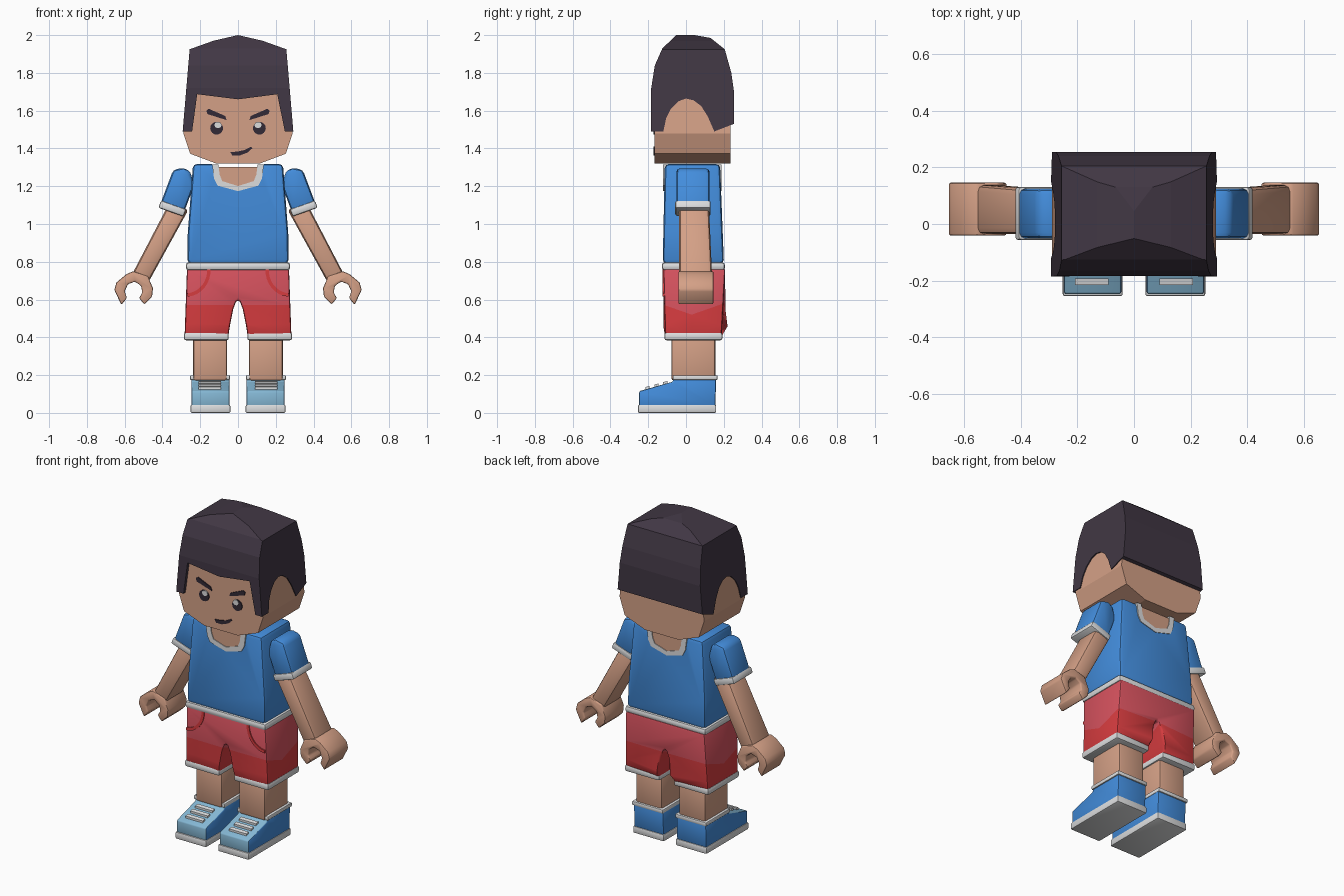
import bpy, bmesh, math
from mathutils import Vector

old = bpy.data.objects.get("Cube")
if old:
    bpy.data.objects.remove(old, do_unlink=True)


def material(name, *rgb):
    mat = bpy.data.materials.new(name)
    col = [((c / 255 + 0.055) / 1.055) ** 2.4 for c in rgb] + [1]
    mat.use_nodes = True
    mat.diffuse_color = col
    mat.node_tree.nodes["Principled BSDF"].inputs["Base Color"].default_value = col
    return mat


SKIN = material("skin", 212, 160, 134)
HAIR = material("hair", 65, 55, 68)
BLUE = material("shirt blue", 67, 141, 220)
WHITE = material("trim white", 220, 221, 222)
PINK = material("shorts pink", 214, 82, 94)
RED = material("shorts red", 214, 60, 63)
LIGHT = material("shoe light blue", 133, 184, 213)
INK = material("face ink", 50, 42, 54)


def prism(name, pts, lo, hi, mats, axis="Y", bevel=0, side=1, shape=None, cuts=(), rule=None):
    """Extrude a 2D outline (with z second) along an axis, then soften and colour it."""
    bm = bmesh.new()

    def place(p, d):
        return (side * p[0], d, p[1]) if axis == "Y" else (side * d, p[0], p[1])

    base = bm.faces.new([bm.verts.new(place(p, lo)) for p in pts])
    ext = bmesh.ops.extrude_face_region(bm, geom=[base])["geom"]
    move = Vector((0, hi - lo, 0)) if axis == "Y" else Vector((side * (hi - lo), 0, 0))
    bmesh.ops.translate(bm, vec=move, verts=[g for g in ext if isinstance(g, bmesh.types.BMVert)])
    bmesh.ops.recalc_face_normals(bm, faces=bm.faces)
    if shape:
        for v in bm.verts:
            shape(v.co)
    if bevel:
        edges = [e for e in bm.edges if e.calc_face_angle(0) > math.radians(35)]
        bmesh.ops.bevel(bm, geom=edges, offset=bevel, segments=2, profile=0.5,
                        affect="EDGES", clamp_overlap=True)
    for co, no in cuts:
        geom = bm.verts[:] + bm.edges[:] + bm.faces[:]
        bmesh.ops.bisect_plane(bm, geom=geom, plane_co=co, plane_no=no)
    bm.normal_update()
    if rule:
        for f in bm.faces:
            f.material_index = rule(f)
    mesh = bpy.data.meshes.new(name)
    bm.to_mesh(mesh)
    bm.free()
    for m in mats:
        mesh.materials.append(m)
    ob = bpy.data.objects.new(name, mesh)
    bpy.context.collection.objects.link(ob)
    bpy.ops.object.select_all(action="DESELECT")
    ob.select_set(True)
    bpy.context.view_layer.objects.active = ob
    if bevel:
        bpy.ops.object.shade_smooth_by_angle(angle=math.radians(40))
    return ob


def box(x0, x1, z0, z1):
    return [(x0, z0), (x1, z0), (x1, z1), (x0, z1)]


def both(half):
    """Complete a right-hand outline with its mirror image."""
    return half + [(-x, z) for x, z in reversed(half) if x > 0]


def carve(ob, cutter, operation):
    mod = ob.modifiers.new("carve", "BOOLEAN")
    mod.object, mod.operation, mod.solver = cutter, operation, "EXACT"
    cutter.hide_render = True
    bpy.context.view_layer.objects.active = ob
    bpy.ops.object.modifier_apply(modifier=mod.name)
    bpy.data.objects.remove(cutter, do_unlink=True)


# Head
prism("head", both([(0.115, 1.32), (0.253, 1.372), (0.289, 1.48), (0.262, 1.76)]),
      -0.166, 0.236, [SKIN])

# Hair: front outline crossed with side outline, then opened for the face
hair = prism("hair", both([(0.296, 1.45), (0.293, 1.49), (0.256, 1.925), (0.13, 1.97), (0, 2.0)]),
             -0.3, 0.3, [HAIR])
side_outline = [(-0.185, 1.49), (-0.184, 1.72), (-0.165, 1.84), (-0.125, 1.93), (-0.05, 2.001),
                (0.04, 2.001), (0.13, 1.985), (0.205, 1.925), (0.24, 1.8), (0.254, 1.7), (0.254, 1.53),
                (0.15, 1.49), (0.115, 1.57), (0.08, 1.625), (0.04, 1.655), (0, 1.664),
                (-0.04, 1.65), (-0.08, 1.61), (-0.105, 1.56), (-0.12, 1.49)]
carve(hair, prism("hair_side_cutter", side_outline, -0.4, 0.4, [HAIR], "X"), "INTERSECT")
face_opening = [(-0.245, 1.4), (0.25, 1.4), (0.248, 1.49), (0.208, 1.687), (0, 1.66),
                (-0.216, 1.687), (-0.243, 1.49)]
carve(hair, prism("face_cutter", face_opening, -0.3, -0.11, [HAIR]), "DIFFERENCE")

# Face details
for s, n in ((1, "left"), (-1, "right")):
    eye = [(0.113 + 0.034 * math.cos(a * math.pi / 8), 1.507 + 0.034 * math.sin(a * math.pi / 8))
           for a in range(16)]
    prism(n + "_eye", eye, -0.171, -0.16, [INK], side=s)
    glint = [(0.106 + 0.019 * math.cos(a * math.pi / 5), 1.524 + 0.017 * math.sin(a * math.pi / 5))
             for a in range(10)]
    prism(n + "_eye_glint", glint, -0.174, -0.165, [WHITE], side=s)
    prism(n + "_eyebrow", [(0.06, 1.55), (0.068, 1.572), (0.155, 1.61), (0.168, 1.6), (0.162, 1.582)],
          -0.172, -0.163, [INK], side=s)
prism("mouth", [(-0.04, 1.38), (-0.03, 1.362), (0.01, 1.363), (0.05, 1.378), (0.077, 1.402),
                (0.07, 1.409), (0.035, 1.392), (0, 1.384)], -0.172, -0.163, [INK])


# Shirt
def torso_depth(co):
    t = (1.32 - co.z) / 0.56
    co.y = -0.112 - 0.012 * t if co.y < 0 else 0.18 + 0.022 * t


torso = prism("shirt", both([(0.268, 0.79), (0.266, 0.95), (0.238, 1.318)]), -1, 1, [BLUE],
              bevel=0.022, shape=torso_depth)
neck_out = [(0.137, 1.316), (0.127, 1.24), (0.108, 1.203), (0, 1.174)]
neck_in = [(0.102, 1.302), (0.097, 1.26), (0.083, 1.227), (0, 1.201)]
carve(torso, prism("neck_cutter", both([(0.137, 1.4)] + neck_out), -0.3, 0.3, [BLUE]), "DIFFERENCE")
collar = both(neck_out) + [(-0.102, 1.316)] + [(-x, z) for x, z in neck_in] \
    + [(x, z) for x, z in reversed(neck_in[:-1])] + [(0.102, 1.316)]
prism("collar", collar, -0.121, 0.189, [WHITE])
prism("neck", both(neck_in), -0.117, 0.185, [SKIN])
prism("shirt_hem", box(-0.276, 0.276, 0.755, 0.797), -0.128, 0.206, [WHITE], bevel=0.015)


# Shorts, red below a shallow wave
def shorts_depth(co):
    if co.z < 0.45:
        co.y = -0.11 if co.y < 0 else 0.188


def wave(f):
    c = f.calc_center_median()
    return int(c.z < 0.52 + 0.35 * abs(c.y - 0.03))


prism("shorts", both([(0.27, 0.765), (0.283, 0.4), (0.052, 0.4), (0.043, 0.46), (0.025, 0.55),
                      (0.01, 0.59), (0, 0.597)]), -0.12, 0.208, [PINK, RED], bevel=0.016,
      shape=shorts_depth, rule=wave,
      cuts=[((0, 0.03, 0.52), (0, -0.35, -1)), ((0, 0.03, 0.52), (0, 0.35, -1)),
            ((0, 0.03, 0.5), (0, 1, 0))])

shoe_side = [(-0.248, 0.035), (-0.248, 0.115), (-0.07, 0.165), (-0.065, 0.185), (0.16, 0.185), (0.155, 0.035)]
hand = [(0.478, 0.725), (0.555, 0.75), (0.59, 0.735), (0.644, 0.69), (0.655, 0.65), (0.617, 0.572),
        (0.588, 0.608), (0.6, 0.645), (0.582, 0.682), (0.545, 0.695), (0.512, 0.672), (0.507, 0.635),
        (0.524, 0.608), (0.496, 0.574), (0.455, 0.615), (0.45, 0.66)]

for s, n in ((1, "left"), (-1, "right")):
    # Pocket edge, curving from the waist to the side seam
    arc = [(math.pi * (0.98 + 0.5 * i / 8)) for i in range(9)]
    pocket = [(0.275 + r * math.cos(a), 0.755 + (r + 0.01) * math.sin(a))
              for r, seq in ((0.13, arc), (0.112, arc[::-1])) for a in seq]
    prism(n + "_pocket", pocket, -0.124, -0.115, [RED], side=s)

    # Shorts hem and leg
    prism(n + "_shorts_hem", box(0.049, 0.287, 0.384, 0.426), -0.115, 0.193, [WHITE], bevel=0.012, side=s)
    prism(n + "_leg", box(0.058, 0.238, 0.17, 0.42), -0.077, 0.155, [SKIN], bevel=0.014, side=s)

    # Shoe
    prism(n + "_shoe", shoe_side, 0.045, 0.247, [BLUE, LIGHT], "X", bevel=0.008, side=s,
          rule=lambda f: int(f.normal.z > 0.5 or f.normal.y < -0.6))
    prism(n + "_sole", box(-0.255, 0.16, 0, 0.043), 0.04, 0.252, [WHITE], "X", bevel=0.008, side=s)
    prism(n + "_shoe_rim", box(-0.07, 0.167, 0.174, 0.199), 0.042, 0.254, [WHITE], "X", bevel=0.006, side=s)
    for i in range(3):
        y = -0.205 + 0.047 * i
        z = 0.127 + 0.0132 * i
        prism(f"{n}_lace_{i + 1}", [(y - 0.01, z - 0.01), (y + 0.012, z - 0.004),
                                    (y + 0.012, z + 0.015), (y - 0.01, z + 0.01)],
              0.09, 0.208, [WHITE], "X", side=s)

    # Sleeve, cuff, arm and gripping hand
    prism(n + "_sleeve", [(0.235, 1.2), (0.25, 1.275), (0.285, 1.298), (0.343, 1.287),
                          (0.413, 1.1), (0.288, 1.055)], -0.051, 0.125, [BLUE], bevel=0.022, side=s)
    prism(n + "_cuff", [(0.274, 1.078), (0.29, 1.04), (0.422, 1.086), (0.407, 1.125)],
          -0.057, 0.131, [WHITE], bevel=0.01, side=s)
    prism(n + "_arm", [(0.26, 1.08), (0.375, 1.09), (0.56, 0.735), (0.475, 0.69)],
          -0.036, 0.122, [SKIN], bevel=0.022, side=s,
          shape=lambda co: setattr(co, "y", co.y + (0.016 if co.z < 0.9 and co.y > 0 else 0)))
    prism(n + "_hand", hand, -0.041, 0.146, [SKIN], bevel=0.008, side=s)
